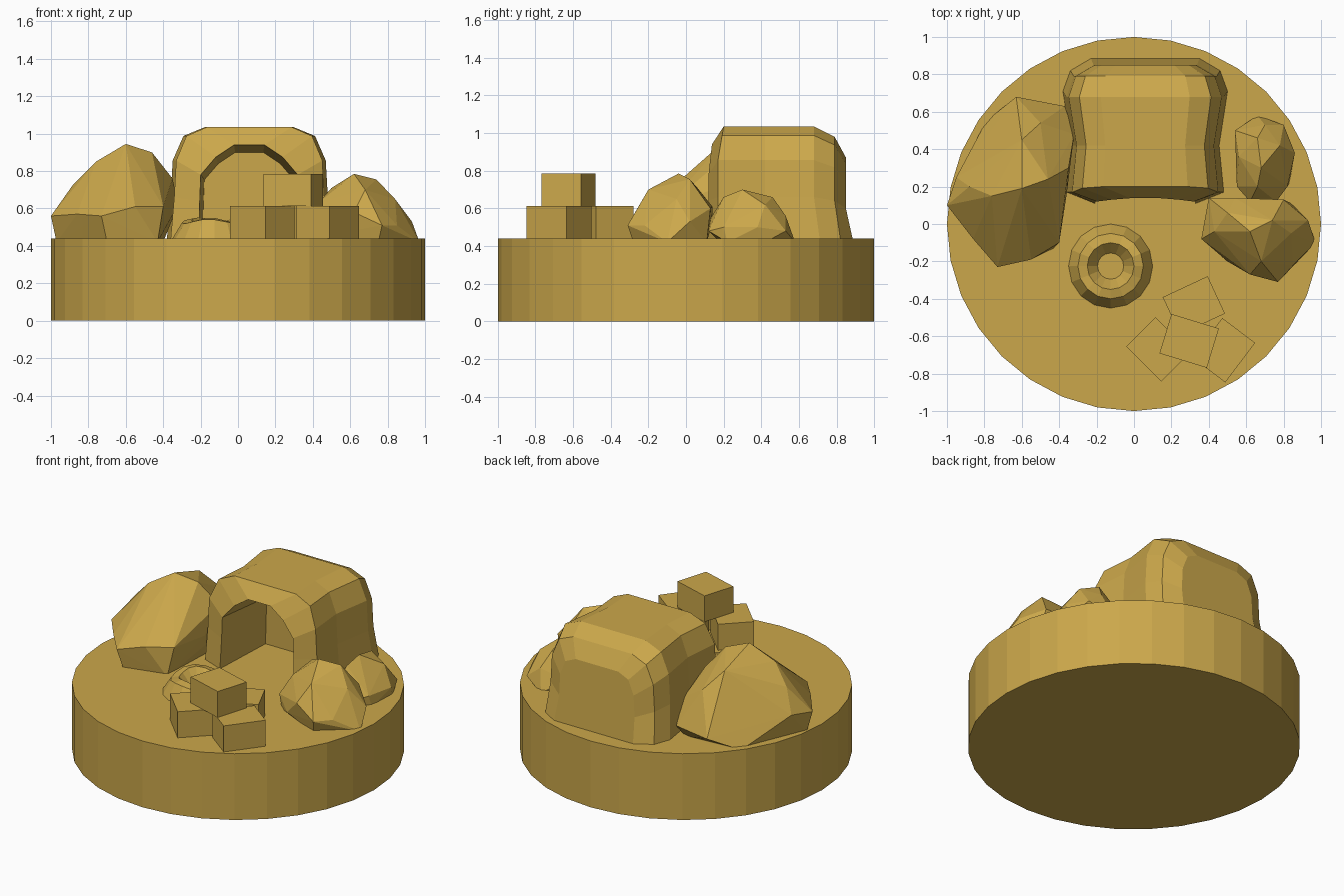
import bpy, bmesh, math
from mathutils import Matrix, Vector

if "Cube" in bpy.data.objects:
    bpy.data.objects.remove(bpy.data.objects["Cube"])

clay = bpy.data.materials.new("golden clay")
clay.diffuse_color = (0.60, 0.39, 0.07, 1)
clay.use_nodes = True
clay.node_tree.nodes["Principled BSDF"].inputs["Base Color"].default_value = clay.diffuse_color
G = 0.44  # top of the base


def finish(bm, name):
    bmesh.ops.recalc_face_normals(bm, faces=bm.faces)
    mesh = bpy.data.meshes.new(name)
    bm.to_mesh(mesh)
    bm.free()
    mesh.materials.append(clay)
    ob = bpy.data.objects.new(name, mesh)
    bpy.context.collection.objects.link(ob)
    return ob


def loft(rings, name, closed, caps):
    bm = bmesh.new()
    rows = [[bm.verts.new(p) for p in r] for r in rings]
    n = len(rows[0])
    for a, b in zip(rows, rows[1:]):
        for i in range(n if closed else n - 1):
            j = (i + 1) % n
            bm.faces.new((a[i], a[j], b[j], b[i]))
    for c in caps:
        bm.faces.new(rows[c])
    return finish(bm, name)


def circle(r, z, n, cx=0, cy=0, wave=0):
    pts = []
    for i in range(n):
        a = math.tau * i / n + math.pi / 2
        dz = wave * math.sin(3 * a + 0.6)
        pts.append((cx + r * math.cos(a), cy + r * math.sin(a), z + dz))
    return pts


# Round base
loft([circle(1, 0, 32), circle(1, G, 32)], "round_base", True, [0, 1])

# Cave-like shelter: arched sections from the inner back wall, out over the rim, to the rear
OUTER = [(1, 0), (0.955, 0.37), (0.93, 0.7), (0.8, 0.92), (0.54, 1)]
INNER = [(1, 0), (0.98, 0.4), (0.96, 0.68), (0.66, 0.87), (0.3, 1)]


def arch(y, w, top, shape, flare=0, lean=0):
    half = []
    for fw, fz in shape:
        yy = y + (flare if fz == 0 else 0) + lean * max(0, fz - 0.7)
        half.append((w * fw, yy, G + (top - G) * fz))
    left = [(0.06 - x, y1, z) for x, y1, z in half]
    right = [(0.06 + x, y1, z) for x, y1, z in reversed(half)]
    return left + right


loft([arch(0.56, 0.25, 0.90, INNER),
      arch(0.12, 0.27, 0.94, INNER, -0.01, 0.06),
      arch(0.17, 0.42, 1.035, OUTER, 0, 0.1),
      arch(0.42, 0.395, 1.035, OUTER),
      arch(0.68, 0.44, 1.035, OUTER, 0.03),
      arch(0.79, 0.40, 0.98, OUTER, 0.03),
      arch(0.85, 0.29, 0.87, OUTER, 0.035)],
     "shelter", False, [0, -1])


# Faceted boulders
def boulder(name, points):
    bm = bmesh.new()
    for p in points:
        bm.verts.new(p)
    res = bmesh.ops.convex_hull(bm, input=bm.verts)
    junk = {v for v in res["geom_interior"] + res["geom_unused"]
            if isinstance(v, bmesh.types.BMVert)}
    bmesh.ops.delete(bm, geom=list(junk), context='VERTS')
    return finish(bm, name)


boulder("large_boulder", [
    (-.63, .68, .50), (-.37, .63, .50), (-.32, .48, .62), (-.36, .16, .60),
    (-.43, -.13, .42), (-.40, -.10, .61), (-.55, -.19, .61), (-.73, -.23, .56),
    (-.70, -.20, .42), (-.86, -.08, .57), (-1.0, .10, .56), (-.97, .12, .42),
    (-.79, .55, .42), (-.88, .20, .73), (-.76, .15, .85), (-.60, .19, .945),
    (-.46, .24, .90), (-.35, .30, .76), (-.60, .45, .86), (-.50, .54, .74),
    (-.40, .58, .42), (-.95, .25, .58)])

boulder("front_boulder", [
    (.40, .14, .52), (.54, .14, .61), (.80, .13, .60), (.93, .02, .53),
    (.97, -.10, .42), (.85, -.22, .51), (.77, -.31, .51), (.62, -.27, .58),
    (.50, -.20, .46), (.36, -.08, .50), (.43, -.04, .63), (.62, -.04, .785),
    (.74, .02, .755), (.84, -.05, .65), (.68, -.20, .70), (.50, .06, .71),
    (.42, .10, .42), (.84, .11, .42), (.75, -.28, .42), (.40, -.11, .42)])

boulder("back_boulder", [
    (.54, .50, .51), (.66, .58, .42), (.80, .53, .48), (.86, .38, .50),
    (.82, .20, .50), (.76, .12, .48), (.62, .12, .53), (.55, .20, .50),
    (.66, .20, .66), (.68, .30, .70), (.66, .46, .66), (.78, .42, .62),
    (.56, .36, .58), (.70, .53, .56), (.83, .22, .42), (.57, .18, .42),
    (.56, .49, .42), (.84, .42, .42)])

# Small wavy-rimmed crater
cx, cy = -0.125, -0.225
loft([circle(r, z, 16, cx, cy, w) for r, z, w in
      [(.225, G, 0), (.175, .53, .012), (.125, .54, .012), (.07, .47, 0)]],
     "crater", True, [-1])

# Stack of blocks
for i, (x, y, z, deg) in enumerate([(.32, -.435, G, 25), (.13, -.67, G, -45),
                                    (.48, -.675, G, 53), (.295, -.625, .612, -17)]):
    bm = bmesh.new()
    bmesh.ops.create_cube(bm, size=1, matrix=Matrix.LocRotScale(
        Vector((x, y, z + .0865)), Matrix.Rotation(math.radians(deg), 3, 'Z'),
        Vector((.265, .22, .173))))
    finish(bm, f"block_{i + 1}")
